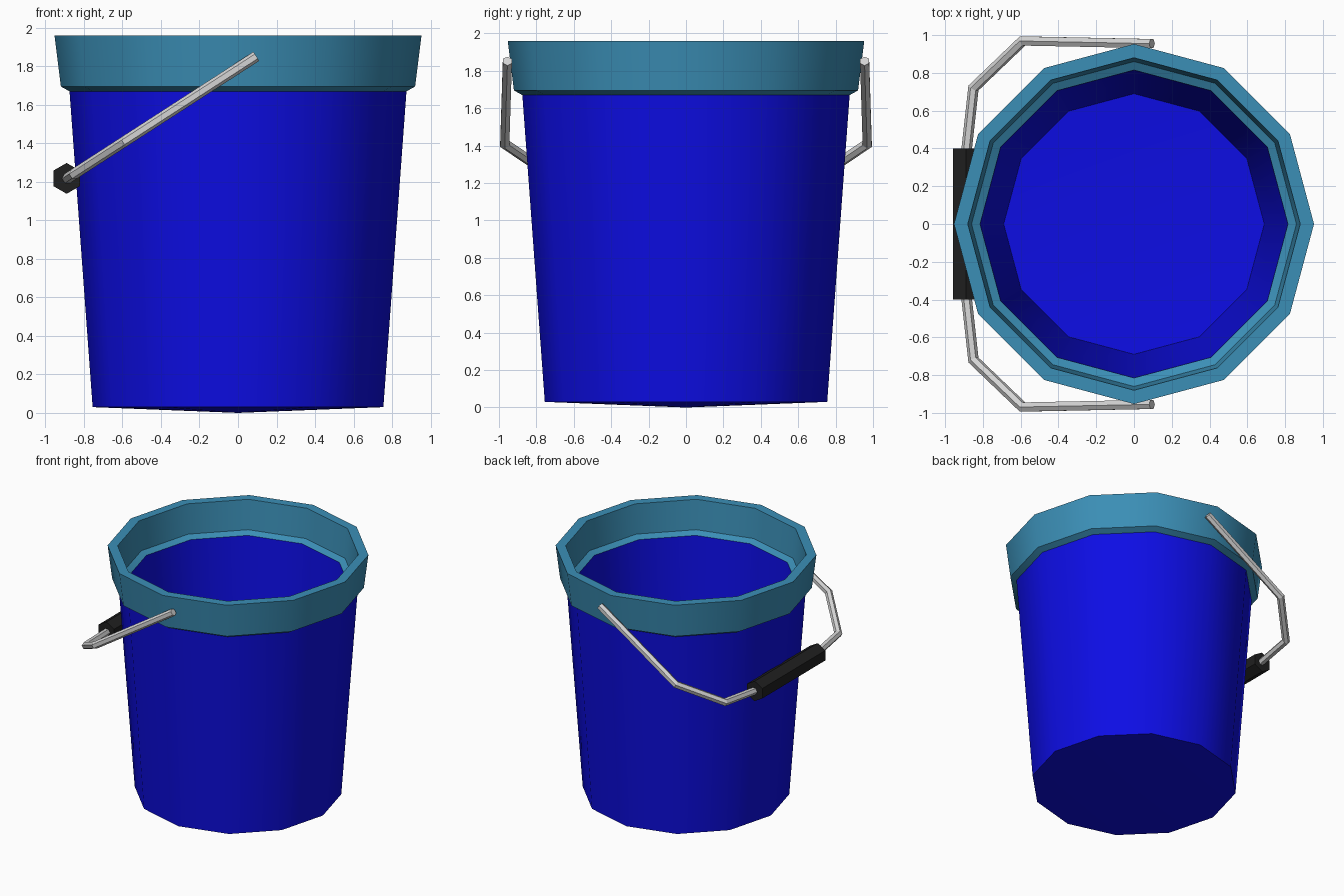
import bpy, bmesh, math
from mathutils import Vector

if "Cube" in bpy.data.objects:
    bpy.data.objects.remove(bpy.data.objects["Cube"])


def material(name, rgb):
    m = bpy.data.materials.new(name)
    m.diffuse_color = (*rgb, 1)
    m.use_nodes = True
    m.node_tree.nodes["Principled BSDF"].inputs["Base Color"].default_value = m.diffuse_color
    return m


BLUE = material("blue plastic", (0.004, 0.004, 0.78))
TEAL = material("teal rim", (0.044, 0.275, 0.47))
SILVER = material("silver wire", (0.66, 0.66, 0.66))
BLACK = material("black grip", (0.014, 0.014, 0.014))


def finish(bm, name, mats, angle=None):
    bmesh.ops.recalc_face_normals(bm, faces=bm.faces)
    me = bpy.data.meshes.new(name)
    bm.to_mesh(me)
    bm.free()
    for m in mats:
        me.materials.append(m)
    ob = bpy.data.objects.new(name, me)
    bpy.context.collection.objects.link(ob)
    if angle:
        bpy.ops.object.select_all(action='DESELECT')
        ob.select_set(True)
        bpy.context.view_layer.objects.active = ob
        bpy.ops.object.shade_smooth_by_angle(angle=math.radians(angle))
    return ob


def bridge(bm, a, b):
    for i in range(len(a)):
        j = (i + 1) % len(a)
        bm.faces.new((a[i], a[j], b[j], b[i]))


# Bucket: twelve-sided lathe of outer wall, rim, inner wall and floor
PROFILE = [(0.755, 0.03), (0.875, 1.67), (0.92, 1.695), (0.953, 1.96),
           (0.88, 1.96), (0.86, 1.725), (0.815, 1.70), (0.69, 0.09)]
bm = bmesh.new()
rings = [[bm.verts.new((r * math.cos(k * math.pi / 6), r * math.sin(k * math.pi / 6), z))
          for k in range(12)] for r, z in PROFILE]
for a, b in zip(rings, rings[1:]):
    bridge(bm, a, b)
for ring, z in ((rings[0], 0.0), (rings[-1], 0.06)):
    c = bm.verts.new((0, 0, z))
    for k in range(12):
        bm.faces.new((ring[k], ring[(k + 1) % 12], c))
for f in bm.faces:
    f.material_index = int(f.calc_center_median().z > 1.67)
finish(bm, "bucket", [BLUE, TEAL], 40)


def sweep(name, pts, radius, normal, mat):
    """Hexagonal rod with mitred bends along a planar path."""
    bm = bmesh.new()
    rings = []
    for i, p in enumerate(pts):
        t0 = (p - pts[i - 1]).normalized() if i else (pts[1] - p).normalized()
        t1 = (pts[i + 1] - p).normalized() if i < len(pts) - 1 else t0
        t = (t0 + t1).normalized()
        side = normal.cross(t).normalized() / t.dot(t0)
        rings.append([bm.verts.new(p + radius * (normal * math.cos(k * math.pi / 3)
                                                 + side * math.sin(k * math.pi / 3)))
                      for k in range(6)])
    for a, b in zip(rings, rings[1:]):
        bridge(bm, a, b)
    bm.faces.new(rings[0])
    bm.faces.new(rings[-1])
    return finish(bm, name, [mat])


# Wire handle: mirrored path lying in a tilted plane
SLOPE = 0.646
half = [(0.095, 0.955), (-0.59, 0.969), (-0.85, 0.72), (-0.89, 0.36)]
path = half + [(x, -y) for x, y in reversed(half)]
pts = [Vector((x, y, 1.855 + (x - 0.1) * SLOPE)) for x, y in path]
sweep("wire_handle", pts, 0.028, Vector((-SLOPE, 0, 1)).normalized(), SILVER)

# Hand grip around the middle of the wire
sweep("hand_grip", [Vector((-0.89, y, 1.218)) for y in (0.4, -0.4)],
      0.08, Vector((0, 0, 1)), BLACK)
